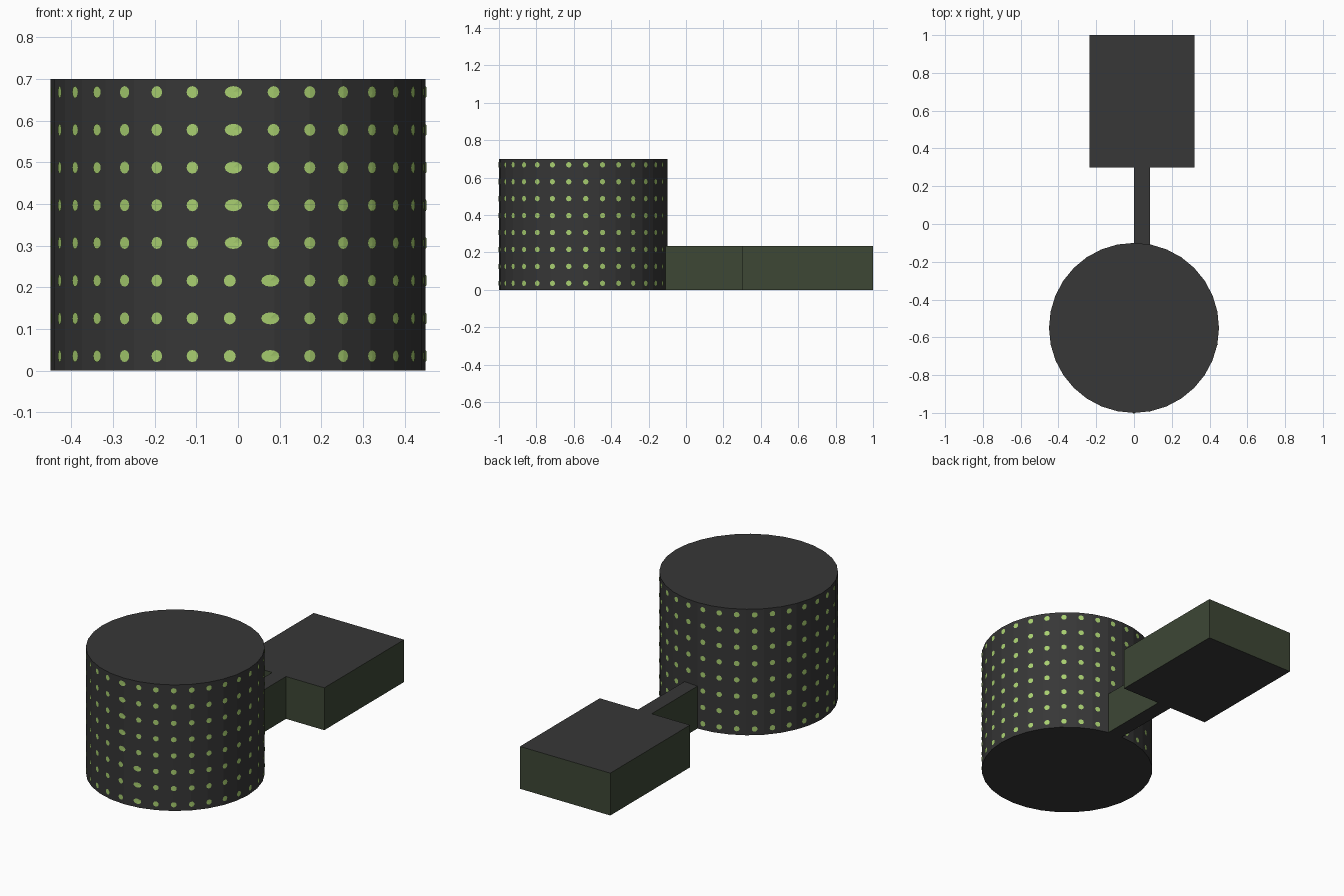
import bpy, bmesh, math

if "Cube" in bpy.data.objects:
    bpy.data.objects.remove(bpy.data.objects["Cube"])


def material(name, rgb):
    m = bpy.data.materials.new(name)
    m.diffuse_color = (*rgb, 1)
    m.use_nodes = True
    m.node_tree.nodes["Principled BSDF"].inputs["Base Color"].default_value = m.diffuse_color
    return m


grey = material("dark grey", (0.038, 0.038, 0.038))
wall = material("dark green wall", (0.047, 0.063, 0.036))
lime = material("light green window", (0.39, 0.62, 0.16))


def finish(bm, name, mats):
    me = bpy.data.meshes.new(name)
    bm.to_mesh(me)
    bm.free()
    for m in mats:
        me.materials.append(m)
    ob = bpy.data.objects.new(name, me)
    bpy.context.collection.objects.link(ob)
    return ob


def block(name, outline, height, top_mat, side_mat):
    """Extrude a plan outline; walls and flat caps get separate colours."""
    bm = bmesh.new()
    base = bm.faces.new([bm.verts.new((x, y, 0)) for x, y in outline])
    ext = bmesh.ops.extrude_face_region(bm, geom=[base], use_keep_orig=True)
    for v in ext["geom"]:
        if isinstance(v, bmesh.types.BMVert):
            v.co.z = height
    bmesh.ops.recalc_face_normals(bm, faces=bm.faces)
    for f in bm.faces:
        f.material_index = 0 if abs(f.normal.z) > 0.5 else 1
    return finish(bm, name, [top_mat, side_mat])


R, CY, SIDES, H = 0.45, -0.55, 32, 0.70
STEP = 2 * math.pi / SIDES

# Round tower
block("round_tower",
      [(R * math.cos(i * STEP), CY + R * math.sin(i * STEP)) for i in range(SIDES)],
      H, grey, grey)

# Low rear building with its connecting corridor
block("rear_building_and_corridor",
      [(0, -0.11), (0.085, -0.11), (0.085, 0.30), (0.32, 0.30),
       (0.32, 1.0), (-0.235, 1.0), (-0.235, 0.30), (0, 0.30)],
      0.235, grey, wall)


def on_wall(angle, z):
    """Point just outside the faceted wall; angle 0 is the front, + to the right."""
    local = (angle % STEP) - STEP / 2
    r = R * math.cos(STEP / 2) / math.cos(local) + 0.0025
    return (r * math.sin(angle), CY - r * math.cos(angle), z)


def dot(bm, angle, z, half_w, half_h=0.0145, n=12):
    centre = bm.verts.new(on_wall(angle, z))
    ring = [bm.verts.new(on_wall(angle + half_w / R * math.cos(t), z + half_h * math.sin(t)))
            for t in (2 * math.pi * k / n for k in range(n))]
    for k in range(n):
        bm.faces.new((centre, ring[k], ring[(k + 1) % n]))


# Rows of small round windows, wider beside the seam at the front
bm = bmesh.new()
for row in range(8):
    z = 0.035 + 0.0905 * row
    for col in range(31):
        angle, half = math.radians(10.9 + 11.553 * col), 0.0145
        if col == 0 and row < 3:
            angle, half = math.radians(9.9), 0.022
        if col == 30 and row >= 3:
            angle, half = math.radians(-1.4), 0.021
        dot(bm, angle, z, half)
finish(bm, "tower_windows", [lime])
